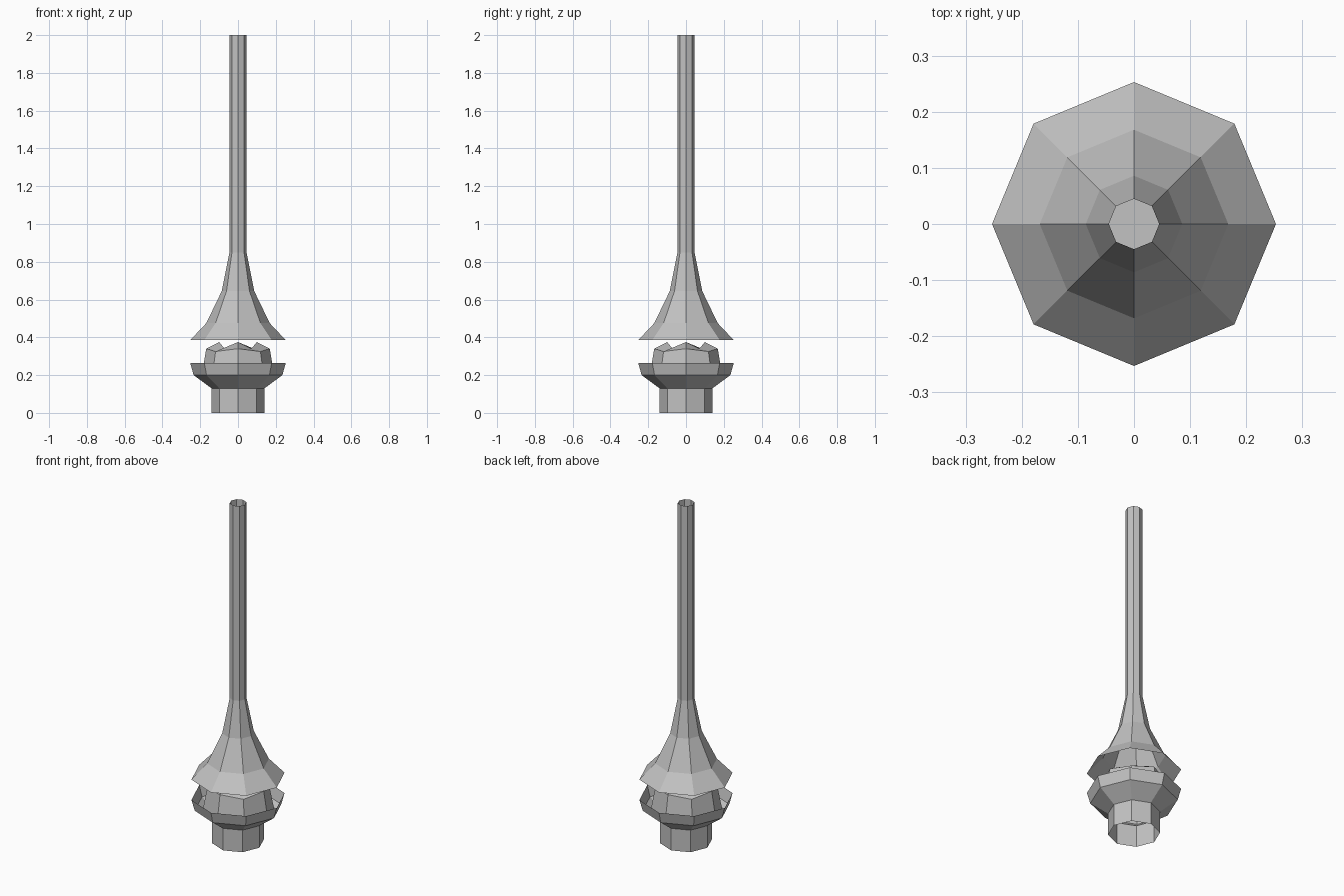
import bpy
import bmesh
from math import cos, sin, tau

cube = bpy.data.objects.get("Cube")
if cube:
    bpy.data.objects.remove(cube, do_unlink=True)

SIDES = 8

grey = bpy.data.materials.new("light_grey")
grey.use_nodes = True
colour = (0.54, 0.54, 0.54, 1)
grey.diffuse_color = colour
grey.node_tree.nodes["Principled BSDF"].inputs["Base Color"].default_value = colour


def lathe(name, profile, cap=False):
    """Octagonal shell from (radius, height at even corners, height at odd corners)."""
    bm = bmesh.new()
    rings = []
    for r, even, odd in profile:
        rings.append([bm.verts.new((r * cos(tau * i / SIDES),
                                    r * sin(tau * i / SIDES),
                                    odd if i % 2 else even))
                      for i in range(SIDES)])
    for low, high in zip(rings, rings[1:]):
        for i in range(SIDES):
            j = (i + 1) % SIDES
            bm.faces.new((low[i], low[j], high[j], high[i]))
    if cap:
        # Flat middle between the low corners, with a raised flap at each high corner
        top = rings[-1]
        bm.faces.new(top[1::2])
        for i in range(0, SIDES, 2):
            bm.faces.new((top[i - 1], top[i], top[i + 1]))
    mesh = bpy.data.meshes.new(name)
    bm.to_mesh(mesh)
    bm.free()
    mesh.materials.append(grey)
    obj = bpy.data.objects.new(name, mesh)
    bpy.context.collection.objects.link(obj)
    return obj


def level(points):
    return [(r, z, z) for r, z in points]


# Open foot and the bowl that flares from it
lathe("base_bowl", level([(0.14, 0), (0.14, 0.13), (0.235, 0.2), (0.253, 0.265)]))

# Pointed crown standing inside the bowl
lathe("crown", [(0.197, 0.172, 0.172), (0.168, 0.34, 0.325), (0.1, 0.375, 0.34)], cap=True)

# Floating funnel with its long open spout
lathe("funnel_spire", level([(0.253, 0.385), (0.168, 0.475), (0.086, 0.645),
                             (0.045, 0.85), (0.045, 2)]))
